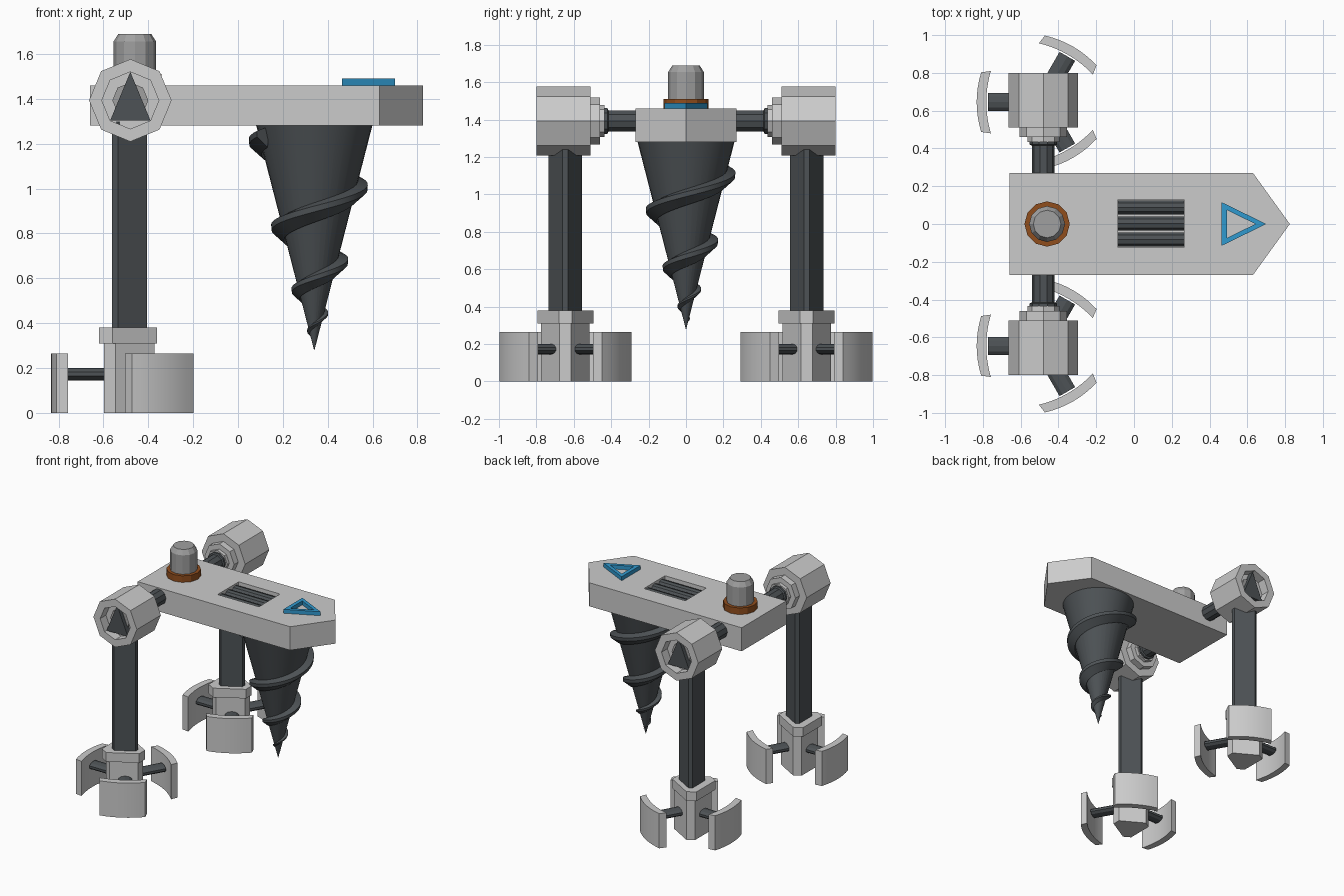
import bpy, bmesh
from math import cos, sin, pi, radians
from mathutils import Matrix, Vector

if "Cube" in bpy.data.objects:
    bpy.data.objects.remove(bpy.data.objects["Cube"], do_unlink=True)


def material(name, r, g, b):
    m = bpy.data.materials.new(name)
    m.use_nodes = True
    m.diffuse_color = (r, g, b, 1)
    m.node_tree.nodes["Principled BSDF"].inputs["Base Color"].default_value = (r, g, b, 1)
    return m


LIGHT = material("light grey", 0.6, 0.6, 0.6)
MID = material("mid grey", 0.35, 0.35, 0.35)
DARK = material("dark steel", 0.075, 0.085, 0.092)
RUST = material("rust orange", 0.28, 0.075, 0.012)
BLUE = material("bright blue", 0.03, 0.32, 0.62)


def finish(name, bm, mat, smooth=False):
    bmesh.ops.remove_doubles(bm, verts=bm.verts, dist=1e-5)
    bmesh.ops.recalc_face_normals(bm, faces=bm.faces)
    mesh = bpy.data.meshes.new(name)
    bm.to_mesh(mesh)
    bm.free()
    mesh.materials.append(mat)
    ob = bpy.data.objects.new(name, mesh)
    bpy.context.collection.objects.link(ob)
    if smooth:
        bpy.ops.object.select_all(action='DESELECT')
        ob.select_set(True)
        bpy.context.view_layer.objects.active = ob
        bpy.ops.object.shade_smooth_by_angle(angle=radians(30))
    return ob


def skin(name, rings, mat, loop=False, smooth=False):
    """Join matching rings of points; open ends get caps."""
    bm = bmesh.new()
    rows = [[bm.verts.new(p) for p in ring] for ring in rings]
    pairs = list(zip(rows, rows[1:]))
    if loop:
        pairs.append((rows[-1], rows[0]))
    for a, b in pairs:
        for i in range(len(a)):
            j = (i + 1) % len(a)
            bm.faces.new((a[i], a[j], b[j], b[i]))
    if not loop:
        bm.faces.new(rows[0])
        bm.faces.new(rows[-1])
    return finish(name, bm, mat, smooth)


def prism(name, outline, z0, z1, mat):
    return skin(name, [[(x, y, z) for x, y in outline] for z in (z0, z1)], mat)


def lathe(name, profile, sides, mat, matrix=Matrix(), loop=False, turn=0, smooth=False):
    """Spin (radius, height) pairs about the local z axis."""
    rings = [[matrix @ Vector((r * cos(turn + 2 * pi * i / sides),
                               r * sin(turn + 2 * pi * i / sides), h))
              for i in range(sides)] for r, h in profile]
    return skin(name, rings, mat, loop, smooth)


def cut_triangle(cx, cy, width, cut):
    """Triangle outline with three cut corners, one corner towards +x."""
    inset = (width + 2 * cut) * 0.2887
    pts = []
    for a in (60, 180, 300):
        n = Vector((cos(radians(a)), sin(radians(a))))
        t = Vector((-n.y, n.x))
        pts += [n * inset - t * width / 2, n * inset + t * width / 2]
    return [(cx + p.x, cy + p.y) for p in pts]


# Deck with a pointed nose and a sunken vent
deck = prism("deck", [(-0.66, -0.27), (0.63, -0.27), (0.825, 0), (0.63, 0.27), (-0.66, 0.27)],
             1.28, 1.46, LIGHT)
cutter = prism("vent_cutter", [(-0.085, -0.125), (0.265, -0.125), (0.265, 0.13), (-0.085, 0.13)],
               1.37, 1.6, LIGHT)
cutter.hide_render = True
mod = deck.modifiers.new("vent", 'BOOLEAN')
mod.object, mod.solver = cutter, 'EXACT'
bpy.context.view_layer.objects.active = deck
bpy.ops.object.modifier_apply(modifier="vent")
bpy.data.objects.remove(cutter, do_unlink=True)
for i in (-1, 0, 1):
    lathe("vent_bar", [(0.039, -0.085), (0.039, 0.265)], 10, DARK,
          Matrix.Translation((0, 0.003 + 0.085 * i, 1.41)) @ Matrix.Rotation(pi / 2, 4, 'Y')
          @ Matrix.Translation((0, 0, 0)))

# Direction marker
lathe("arrow_marker", [(0.157, 1.455), (0.157, 1.49), (0.1, 1.49), (0.1, 1.455)], 3, BLUE,
      Matrix.Translation((0.543, 0, 0)) @ Matrix.Diagonal((1, 0.846, 1, 1)), loop=True)

# Knob and its collar
at_knob = Matrix.Translation((-0.46, 0, 0))
lathe("knob_collar", [(0.12, 1.455), (0.12, 1.51)], 12, RUST, at_knob)
lathe("knob", [(0.095, 1.46), (0.095, 1.655), (0.073, 1.69)], 12, MID, at_knob)

# Drill cone and its shrinking spiral thread
DX, TIP = 0.34, 0.28
lathe("drill_cone", [(0.26, 1.285), (0.001, TIP)], 32, DARK,
      Matrix.Translation((DX, 0, 0)), smooth=True)
rings = []
STEPS = 180
for i in range(STEPS + 1):
    k = -0.35 + 13.6 * i / STEPS                # quarter turns
    h = 0.92 * (1 - k / 17) ** 2
    a = pi - k * pi / 2
    s = min(1, h / 0.4)
    r = 0.26 * h
    section = [(r - 0.015 * s, 0.04 * s), (r + 0.052 * s, 0.018 * s),
               (r + 0.05 * s, -0.008 * s), (r - 0.005 * s, -0.055 * s)]
    rings.append([(DX + q * cos(a), q * sin(a), TIP + h + dz) for q, dz in section])
skin("drill_thread", rings, DARK, smooth=True)

# Two legs, each with a hip joint and three braced feet
HX, HZ, LX, LY = -0.48, 1.393, -0.505, 0.645
for side, tag in ((1, "left"), (-1, "right")):
    out = Matrix.Translation((HX, 0, HZ)) @ Matrix.Rotation(-side * pi / 2, 4, 'X')
    lathe(tag + "_hip", [(0.127, 0.73), (0.127, 0.8), (0.184, 0.8), (0.184, 0.51), (0.125, 0.51),
                         (0.125, 0.46), (0.085, 0.46), (0.085, 0.435)], 8, LIGHT, out)
    lathe(tag + "_axle", [(0.06, 0.26), (0.06, 0.415), (0.072, 0.42), (0.072, 0.44)], 10, DARK, out)
    lathe(tag + "_hip_bolt", [(0.08, 0.72), (0.08, 0.745)], 8, MID, out)
    key = [(0, 0.127), (-0.09, -0.09), (0.09, -0.09)]
    skin(tag + "_hip_key", [[(HX + x, side * y, HZ + z) for x, z in key] for y in (0.725, 0.775)], DARK)

    cy = side * LY
    prism(tag + "_leg", cut_triangle(-0.5, cy, 0.15, 0.03), 0.3, 1.3, DARK)
    prism(tag + "_leg_collar", cut_triangle(-0.513, cy, 0.23, 0.07), 0.31, 0.38, LIGHT)
    prism(tag + "_ankle", cut_triangle(LX, cy, 0.2, 0.06), 0, 0.31, LIGHT)

    for a in (60, 180, 300):
        place = Matrix.Translation((-0.493, cy, 0)) @ Matrix.Rotation(radians(a), 4, 'Z')
        brace = place @ Matrix.Translation((0, 0, 0.173)) @ Matrix.Rotation(pi / 2, 4, 'Y')
        lathe(tag + "_brace", [(0.05, 0.05), (0.05, 0.28)], 10, DARK,
              brace @ Matrix.Diagonal((0.56, 1, 1, 1)))
        # Curved foot plate
        rings = []
        for i in range(9):
            t = i / 4 - 1
            bulge = 0.024 * (1 - t * t)
            rings.append([place @ Vector((u + bulge, v * t, z)) for u, v, z in
                          ((0.265, 0.165, 0), (0.316, 0.158, 0),
                           (0.316, 0.158, 0.265), (0.265, 0.165, 0.265))])
        skin(tag + "_foot_plate", rings, LIGHT, smooth=True)
